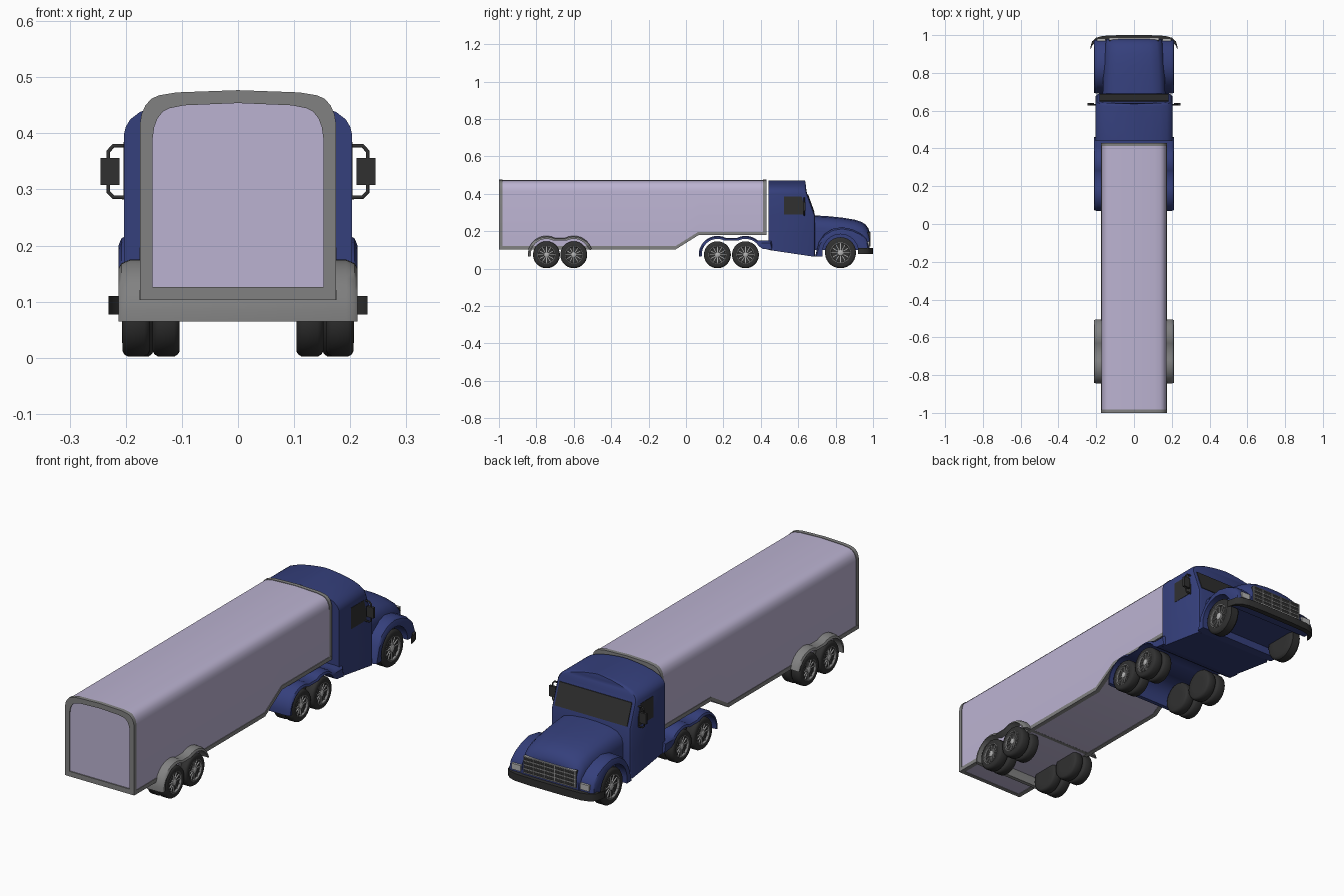
import bpy, bmesh
from math import sin, cos, pi, radians

if "Cube" in bpy.data.objects:
    bpy.data.objects.remove(bpy.data.objects["Cube"])


def material(name, r, g, b):
    m = bpy.data.materials.new(name)
    m.diffuse_color = (r, g, b, 1)
    m.use_nodes = True
    m.node_tree.nodes["Principled BSDF"].inputs["Base Color"].default_value = m.diffuse_color
    return m


BLUE = material("blue_paint", 0.035, 0.05, 0.2)
LILAC = material("lilac_panel", 0.5, 0.45, 0.64)
DARK = material("dark_rubber", 0.03, 0.03, 0.03)
GREY = material("frame_grey", 0.22, 0.22, 0.22)
LIGHT = material("light_metal", 0.45, 0.45, 0.45)


def loft(name, sections, mat, closed=False):
    """Skin equal-length closed rings; cap the ends or join last to first."""
    bm = bmesh.new()
    rings = [[bm.verts.new(p) for p in s] for s in sections]
    n = len(rings[0])
    pairs = list(zip(rings, rings[1:])) + ([(rings[-1], rings[0])] if closed else [])
    for a, b in pairs:
        for i in range(n):
            j = (i + 1) % n
            bm.faces.new((a[i], a[j], b[j], b[i]))
    if not closed:
        bm.faces.new(rings[0])
        bm.faces.new(rings[-1])
    bmesh.ops.recalc_face_normals(bm, faces=bm.faces)
    me = bpy.data.meshes.new(name)
    bm.to_mesh(me)
    bm.free()
    me.materials.append(mat)
    ob = bpy.data.objects.new(name, me)
    bpy.context.collection.objects.link(ob)
    return ob


def prism(name, yz, x0, x1, mat):
    return loft(name, [[(x, y, z) for y, z in yz] for x in (x0, x1)], mat)


def box(name, x0, x1, y0, y1, z0, z1, mat):
    return prism(name, [(y0, z0), (y1, z0), (y1, z1), (y0, z1)], x0, x1, mat)


def arc(cy, cz, r, a0, a1, n=10):
    return [(cy + r * cos(radians(a0 + (a1 - a0) * i / n)),
             cz + r * sin(radians(a0 + (a1 - a0) * i / n))) for i in range(n + 1)]


# ---- trailer ----
HALF = [(0.175, 0.415), (0.172, 0.434), (0.165, 0.45), (0.154, 0.462), (0.14, 0.468), (0.11, 0.473)]


def trailer_section(y, bottom, d=0.0):
    half = [(0.175, bottom + 2 * d)] + HALF
    right = [(x * (0.175 - d) / 0.175, y, z - d) for x, z in half]
    return right + [(0, y, 0.477 - d)] + [(-x, y, z) for x, y, z in reversed(right)]


loft("trailer_body", [trailer_section(y, b, 0.002) for y, b in
     ((-0.995, 0.103), (-0.055, 0.103), (0.067, 0.179), (0.425, 0.179))], LILAC)
for name, y0, y1, b in (("rear_rim", -1, -0.982, 0.103), ("front_rim", 0.412, 0.43, 0.179)):
    loft(name, [trailer_section(y0, b), trailer_section(y1, b),
                trailer_section(y1, b, 0.023), trailer_section(y0, b, 0.023)], GREY, True)
rail = [(-0.99, 0.103), (-0.055, 0.103), (0.067, 0.179), (0.42, 0.179)]
rail += [(y, z + 0.018) for y, z in reversed(rail)]
for s in (-1, 1):
    prism("bottom_rail", rail, s * 0.155, s * 0.1755, GREY)


# ---- wheel arches: full width sheets with rounded outer edges ----
def arch(name, outer, inner, mat):
    zmin = min(z for _, z in outer)
    cy = sum(y for y, _ in outer) / len(outer)
    secs = []
    for x, k in ((-0.213, 0.86), (-0.208, 0.94), (-0.193, 1), (0.193, 1), (0.208, 0.94), (0.213, 0.86)):
        top = [(x, cy + (y - cy) * (1 - (1 - k) * 0.3), zmin + (z - zmin) * k) for y, z in outer]
        secs.append(top + [(x, y, z) for y, z in reversed(inner)])
    loft(name, secs, mat)


def double(c0, c1, r, a0, a1):
    return arc(c0, 0.075, r, a0, 62) + arc(c1, 0.075, r, 118, a1)


arch("trailer_fender", double(-0.746, -0.6, 0.1, 186, 17), double(-0.746, -0.6, 0.084, 186, 20), GREY)
arch("drive_fender", double(0.168, 0.318, 0.1, 186, 50) + [(0.41, 0.15), (0.46, 0.15)],
     double(0.168, 0.318, 0.084, 186, 32) + [(0.41, 0.106), (0.46, 0.1)], BLUE)
arch("front_fender", [(0.69, 0.065), (0.71, 0.14), (0.74, 0.185), (0.785, 0.213), (0.835, 0.222),
                      (0.89, 0.21), (0.935, 0.188), (0.965, 0.16), (0.975, 0.13), (0.978, 0.09)],
     [(0.731, 0.065)] + arc(0.826, 0.088, 0.096, 178, 2, 16) + [(0.922, 0.09)], BLUE)


# ---- cab: horizontal slices, narrowing into the crowned roof ----
def cab_slice(z, w, front, zback=None):
    zb = z if zback is None else zback
    c = min(0.02, w * 0.3)
    half = [(w, 0.44, zb), (w, front - 0.014, z), (w - c * 0.35, front - 0.004, z), (w - c, front, z)]
    return half + [(-x, y, q) for x, y, q in reversed(half)]


loft("cab", [cab_slice(0.065, 0.203, 0.69, 0.1), cab_slice(0.17, 0.203, 0.69), cab_slice(0.285, 0.203, 0.69),
             cab_slice(0.4, 0.203, 0.648), cab_slice(0.412, 0.2, 0.645), cab_slice(0.425, 0.192, 0.643),
             cab_slice(0.438, 0.175, 0.641), cab_slice(0.452, 0.14, 0.64), cab_slice(0.463, 0.09, 0.638),
             cab_slice(0.469, 0.04, 0.637), cab_slice(0.471, 0.01, 0.636)], BLUE)
prism("windshield", [(0.653, 0.396), (0.688, 0.3), (0.674, 0.3), (0.64, 0.396)], -0.183, 0.183, DARK)

# ---- hood ----
hood = []
for y, w, top in ((0.68, 0.166, 0.285), (0.76, 0.164, 0.28), (0.84, 0.16, 0.272), (0.9, 0.156, 0.262),
                  (0.94, 0.152, 0.249), (0.962, 0.149, 0.234), (0.975, 0.146, 0.215), (0.98, 0.143, 0.2)):
    half = [(w, y, 0.1), (w, y, top - 0.07), (w - 0.008, y, top - 0.04), (w - 0.03, y, top - 0.018),
            (w - 0.07, y, top - 0.006), (0.03, y, top)]
    hood.append(half + [(-a, b, c) for a, b, c in reversed(half)])
loft("hood", hood, BLUE)

# ---- grille, bumper ----
box("grille", -0.132, 0.132, 0.97, 0.983, 0.12, 0.196, DARK)
for i in range(5):
    z = 0.121 + i * 0.0185
    box("grille_bar", -0.132, 0.132, 0.975, 0.987, z - 0.0015, z + 0.0015, LIGHT)
for i in range(6):
    x = -0.13 + i * 0.052
    box("grille_post", x - 0.0015, x + 0.0015, 0.975, 0.987, 0.12, 0.196, LIGHT)
plan = [(0.231, 0.92, 0.935), (0.222, 0.945, 0.967), (0.2, 0.963, 0.986), (0.165, 0.973, 0.996), (0.08, 0.975, 1.0)]
plan += [(-x, a, b) for x, a, b in reversed(plan)]
loft("bumper", [[(x, a, 0.077), (x, b, 0.077), (x, b, 0.11), (x, a, 0.11)] for x, a, b in plan], DARK)

# ---- mirrored cab details ----
for s in (-1, 1):
    prism("side_window", [(0.525, 0.288), (0.525, 0.385), (0.618, 0.385), (0.635, 0.33), (0.635, 0.288)],
          s * 0.195, s * 0.2045, DARK)
    box("headlight", s * 0.15, s * 0.196, 0.95, 0.981, 0.118, 0.145, LIGHT)
    box("mirror", s * 0.211, s * 0.245, 0.628, 0.64, 0.308, 0.356, DARK)
    cu = bpy.data.curves.new("mirror_bracket", 'CURVE')
    cu.dimensions = '3D'
    cu.bevel_depth = 0.004
    cu.bevel_resolution = 1
    path = [(0.2, 0.378), (0.222, 0.378), (0.231, 0.368), (0.231, 0.295), (0.222, 0.286), (0.2, 0.286)]
    sp = cu.splines.new('POLY')
    sp.points.add(len(path) - 1)
    for p, (x, z) in zip(sp.points, path):
        p.co = (s * x, 0.632, z, 1)
    cu.materials.append(DARK)
    bpy.context.collection.objects.link(bpy.data.objects.new("mirror_bracket", cu))


# ---- wheels: lathed about x ----
def lathe(name, prof, cy, cz, mat, closed=False, n=28):
    return loft(name, [[(x, cy + r * cos(2 * pi * i / n), cz + r * sin(2 * pi * i / n))
                        for i in range(n)] for x, r in prof], mat, closed)


def tyre(s, a, b, cy, r):
    prof = [(a, 0.5 * r), (a, 0.86 * r), (a + 0.003, 0.94 * r), (a + 0.01, r), (b - 0.01, r), (b - 0.003, 0.94 * r),
            (b, 0.86 * r), (b, 0.66 * r), (b - 0.01, 0.6 * r), (b - 0.011, 0.2 * r)]
    lathe("tyre", [(s * x, q) for x, q in prof], cy, r + 0.002, DARK)


def rim(s, b, cy, r):
    cz = r + 0.002
    lathe("rim_ring", [(s * (b - 0.009), 0.66 * r), (s * (b + 0.001), 0.66 * r),
                       (s * (b + 0.001), 0.61 * r), (s * (b - 0.009), 0.59 * r)], cy, cz, GREY, True)
    lathe("hub", [(s * (b - 0.012), 0.22 * r), (s * (b - 0.003), 0.2 * r), (s * b, 0.13 * r)], cy, cz, LIGHT, n=12)
    for i in range(12):
        t = 2 * pi * i / 12
        u, v, h = (cos(t), sin(t)), (-sin(t), cos(t)), 0.0018
        quad = [(cy + q * r * u[0] + k * h * v[0], cz + q * r * u[1] + k * h * v[1])
                for q, k in ((0.18, -1), (0.61, -1), (0.61, 1), (0.18, 1))]
        prism("spoke", quad, s * (b - 0.012), s * (b - 0.005), LIGHT)


for s in (-1, 1):
    for cy in (-0.746, -0.6, 0.168, 0.318):
        tyre(s, 0.104, 0.152, cy, 0.072)
        tyre(s, 0.157, 0.206, cy, 0.072)
        rim(s, 0.206, cy, 0.072)
    tyre(s, 0.15, 0.206, 0.826, 0.083)
    rim(s, 0.206, 0.826, 0.083)

# ---- smooth shading with sharp edges kept ----
for ob in bpy.data.objects:
    if ob.type == 'MESH':
        ob.select_set(True)
        bpy.context.view_layer.objects.active = ob
bpy.ops.object.shade_smooth_by_angle(angle=radians(35))
